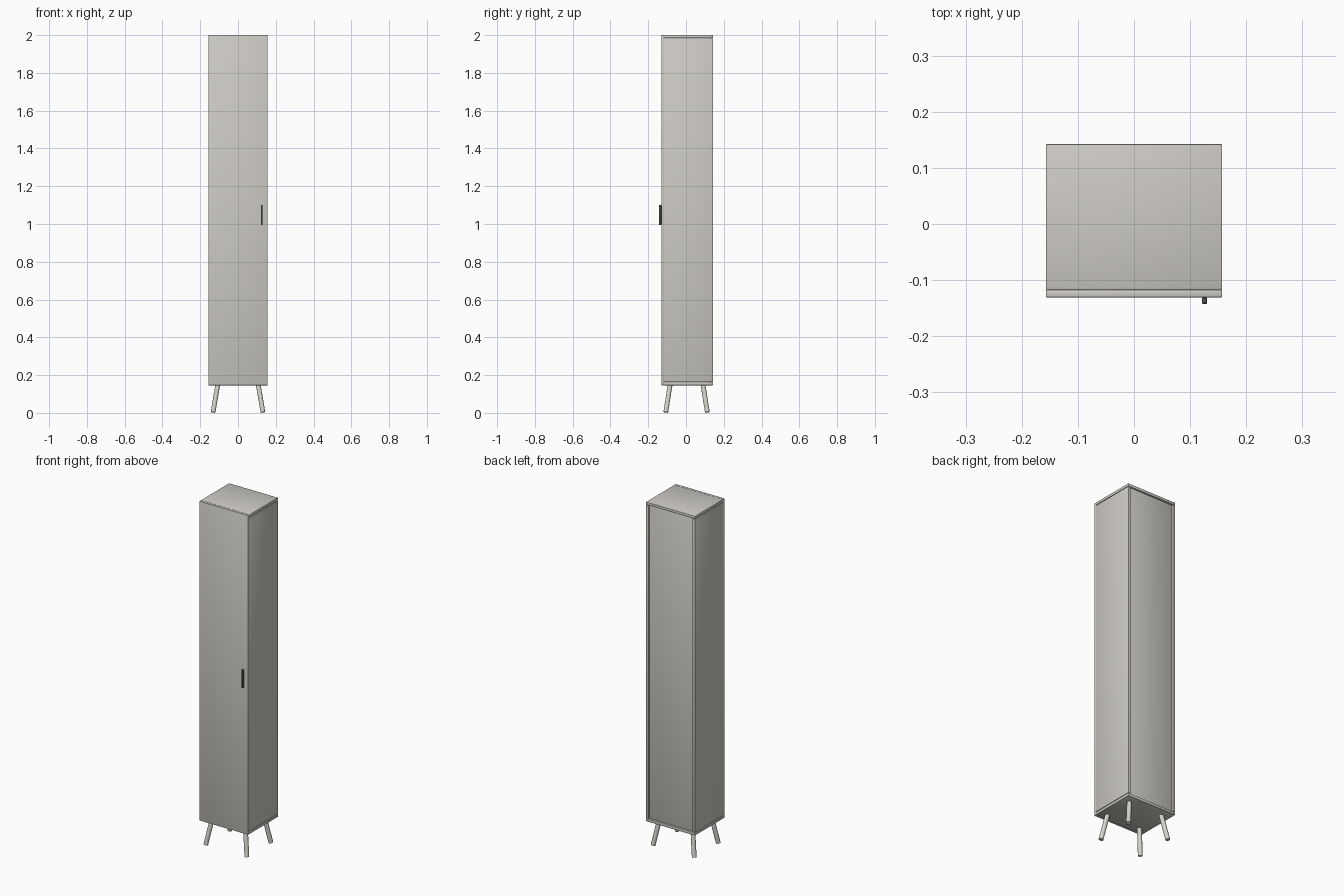
import bpy
from mathutils import Vector

cube = bpy.data.objects.get("Cube")
if cube:
    bpy.data.objects.remove(cube, do_unlink=True)


def material(name, color):
    m = bpy.data.materials.new(name)
    m.use_nodes = True
    m.diffuse_color = (*color, 1)
    m.node_tree.nodes["Principled BSDF"].inputs["Base Color"].default_value = (*color, 1)
    return m


panel_mat = material("warm light grey", (0.62, 0.60, 0.56))
leg_mat = material("pale leg grey", (0.66, 0.66, 0.61))
handle_mat = material("dark handle grey", (0.08, 0.085, 0.085))


def board(name, low, high, mat, bevel=0.002):
    """Box between two corners with softly rounded edges."""
    low, high = Vector(low), Vector(high)
    bpy.ops.mesh.primitive_cube_add(size=1, location=(low + high) / 2)
    ob = bpy.context.object
    ob.name = name
    ob.scale = high - low
    bpy.ops.object.transform_apply(location=False, rotation=False, scale=True)
    ob.data.materials.append(mat)
    mod = ob.modifiers.new("soft edges", "BEVEL")
    mod.width, mod.segments = bevel, 2
    bpy.ops.object.modifier_apply(modifier=mod.name)
    bpy.ops.object.shade_smooth_by_angle()
    return ob


def leg(name, foot, top, radius):
    """Straight round leg whose ends are square to its slanted axis."""
    foot, top = Vector(foot), Vector(top)
    axis = top - foot
    bpy.ops.mesh.primitive_cylinder_add(vertices=24, radius=radius, depth=axis.length,
                                        location=(foot + top) / 2)
    ob = bpy.context.object
    ob.name = name
    ob.rotation_euler = axis.to_track_quat("Z", "Y").to_euler()
    ob.data.materials.append(leg_mat)
    bpy.ops.object.shade_smooth_by_angle()


W = 0.157                      # half width
FRONT, BACK = -0.131, 0.1425
BASE, TOP = 0.146, 2.0
T = 0.016                      # board thickness
SEAM = FRONT + 0.014           # back of the door
GAP = 0.002

# Cabinet boards
board("door", (-W, FRONT, BASE), (W, SEAM, TOP), panel_mat)
board("top_panel", (-W, SEAM, TOP - T), (W, BACK, TOP), panel_mat)
board("bottom_panel", (-W, SEAM, BASE), (W, BACK, BASE + T), panel_mat)
for side, s in (("left", 1), ("right", -1)):
    xs = sorted((s * W, s * (W - T)))
    board(side + "_side_panel", (xs[0], SEAM, BASE + T + GAP),
          (xs[1], BACK, TOP - T - GAP), panel_mat)
board("back_panel", (T - W, BACK - 0.016, BASE + T), (W - T, BACK - 0.01, TOP - T),
      panel_mat, 0.0005)

# Inner shelves
for i in range(1, 5):
    z = BASE + (TOP - BASE) * i / 5
    board("shelf_%d" % i, (T - W, SEAM + 0.01, z - T / 2),
          (W - T, BACK - 0.016, z + T / 2), panel_mat)

# Door handle
board("handle", (0.121, -0.1425, 0.995), (0.13, FRONT, 1.1), handle_mat)

# Splayed legs
for fb, sy in (("front", -1), ("back", 1)):
    for side, sx in (("left", 1), ("right", -1)):
        leg("%s_%s_leg" % (fb, side),
            (sx * 0.132, 0.003 + sy * 0.110, 0.0035),
            (sx * 0.107, 0.003 + sy * 0.087, BASE + 0.004), 0.0125)
